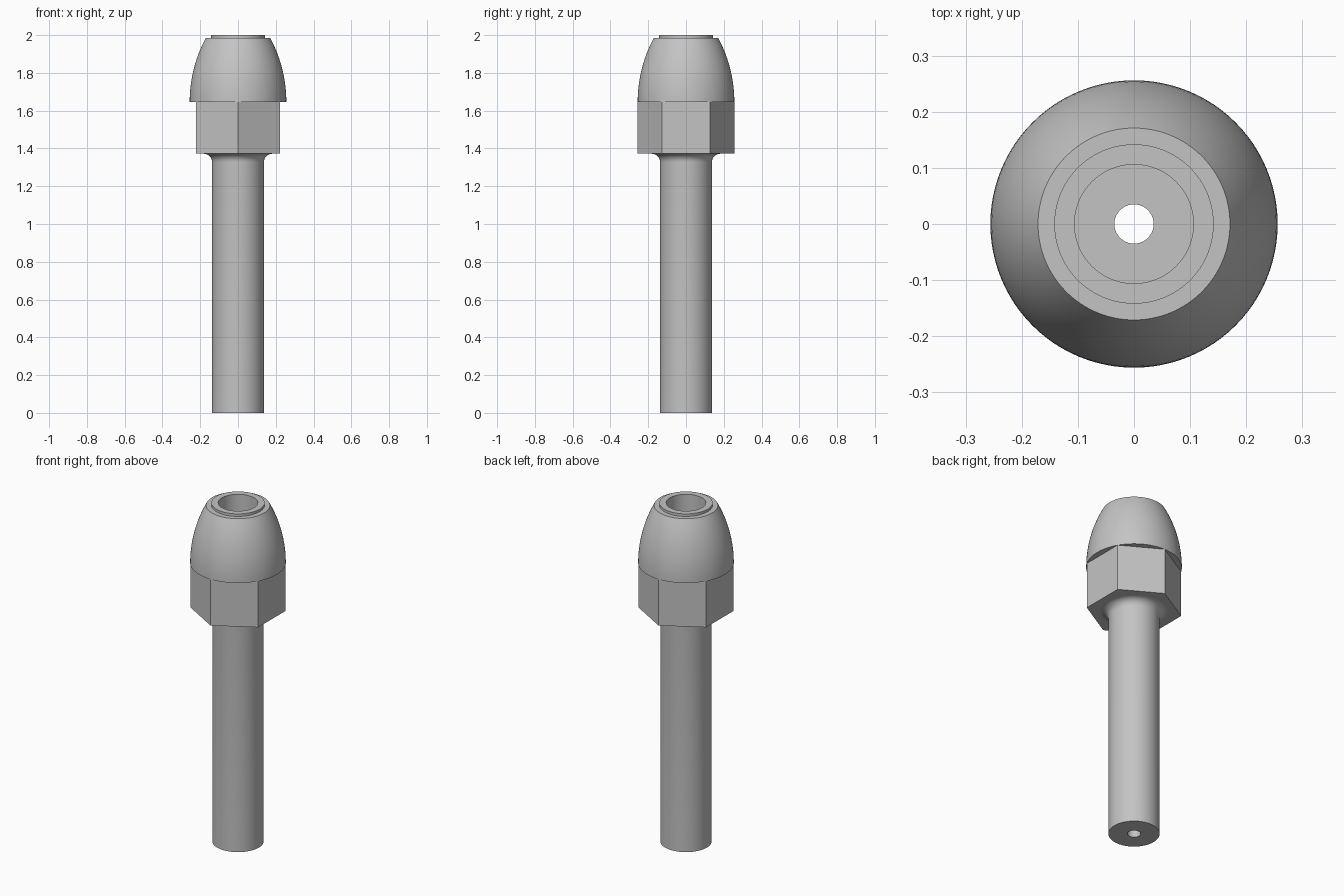
import bpy
from math import sin, cos, pi, radians

cube = bpy.data.objects.get("Cube")
if cube:
    bpy.data.objects.remove(cube, do_unlink=True)

SEGMENTS = 96
STEM_R, HOLE_R, BORE_R, LIP_R = 0.137, 0.035, 0.106, 0.142
RIM_R, TIP_R, FLAT_R, FILLET = 0.256, 0.171, 0.222, 0.045
HEX_Z, RIM_Z, TIP_Z, TOP_Z, FLOOR_Z = 1.372, 1.645, 1.985, 2.0, 1.37

steel = bpy.data.materials.new("grey steel")
steel.use_nodes = True
colour = (0.55, 0.55, 0.55, 1)
steel.diffuse_color = colour
steel.node_tree.nodes["Principled BSDF"].inputs["Base Color"].default_value = colour


def hexagon(angle):
    """Distance from the axis to a hexagon with corners on the y axis."""
    return FLAT_R / cos((angle + pi / 6) % (pi / 3) - pi / 6)


def revolve(name, profile):
    """Turn (radius, z) points about z; a radius may be a function of angle."""
    verts, faces = [], []
    count = len(profile)
    for i in range(SEGMENTS):
        a = 2 * pi * i / SEGMENTS
        for radius, z in profile:
            r = radius(a) if callable(radius) else radius
            verts.append((r * cos(a), r * sin(a), z))
        j = (i + 1) % SEGMENTS
        for k in range(count - 1):
            faces.append((i * count + k, j * count + k,
                          j * count + k + 1, i * count + k + 1))
    mesh = bpy.data.meshes.new(name)
    mesh.from_pydata(verts, [], faces)
    mesh.materials.append(steel)
    obj = bpy.data.objects.new(name, mesh)
    bpy.context.collection.objects.link(obj)
    bpy.ops.object.select_all(action='DESELECT')
    obj.select_set(True)
    bpy.context.view_layer.objects.active = obj
    bpy.ops.object.shade_smooth_by_angle(angle=radians(25))
    return obj


# Round stem flaring into the collar through a fillet
fillet = [(STEM_R + FILLET * (1 - cos(t)), HEX_Z - FILLET * (1 - sin(t)))
          for t in (pi / 2 * s / 8 for s in range(9))]
revolve("stem", [(HOLE_R, 0), (STEM_R, 0)] + fillet)

# Six-sided collar
revolve("hex_collar", [(fillet[-1][0], HEX_Z), (hexagon, HEX_Z), (hexagon, RIM_Z)])

# Curved nose: an arc that starts upright at the rim, then a low lip
height, width = TIP_Z - RIM_Z, RIM_R - TIP_R
arc_r = (height ** 2 + width ** 2) / (2 * width)
nose = []
for s in range(17):
    h = height * s / 16
    nose.append((RIM_R - arc_r + (arc_r ** 2 - h ** 2) ** 0.5, RIM_Z + h))
revolve("nose", [(FLAT_R - 0.005, RIM_Z)] + nose +
        [(LIP_R, TIP_Z), (LIP_R, TOP_Z), (BORE_R, TOP_Z)])

# Stepped bore through the whole length
revolve("bore", [(BORE_R, TOP_Z), (BORE_R, FLOOR_Z), (HOLE_R, FLOOR_Z), (HOLE_R, 0)])
